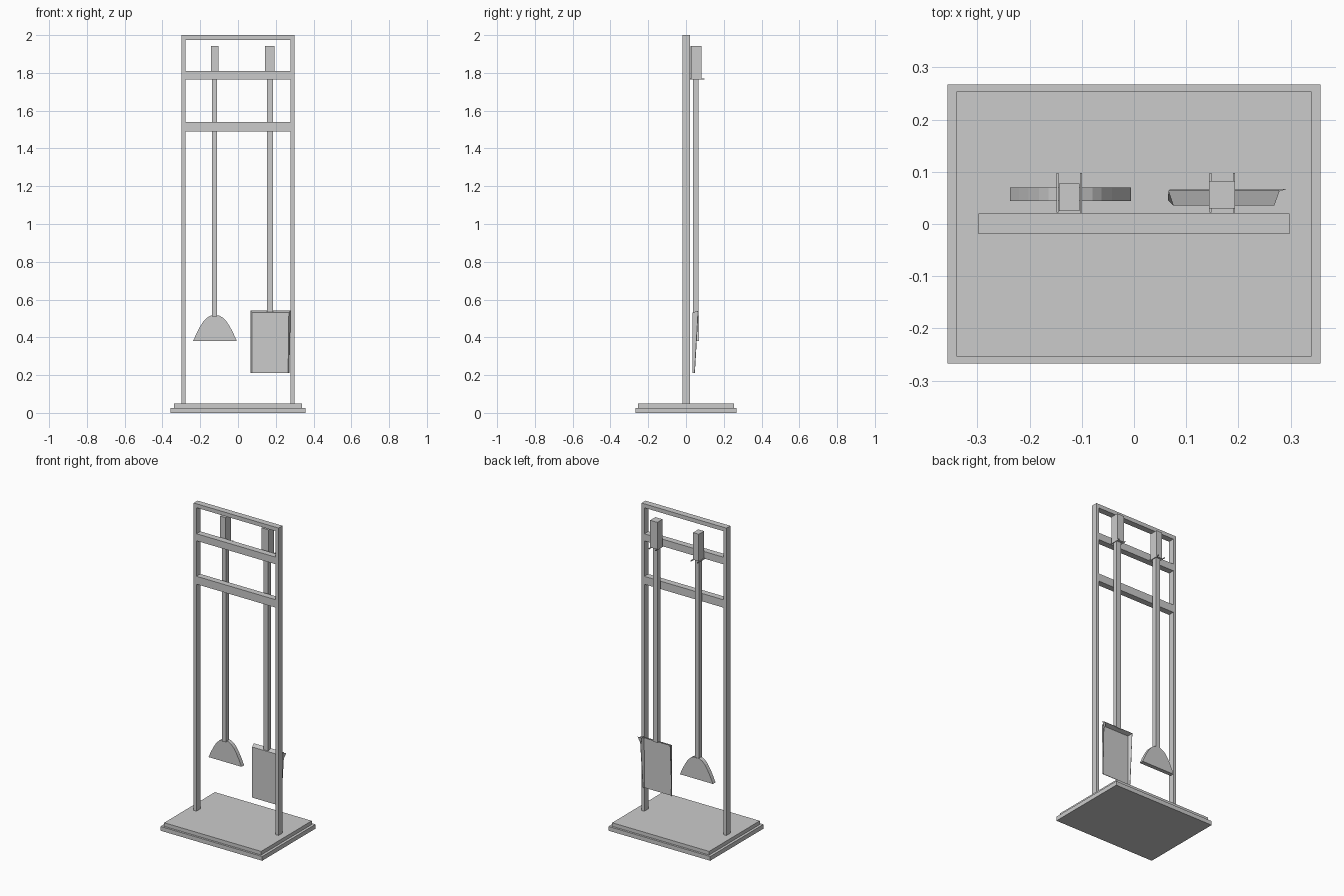
import bpy, bmesh

if "Cube" in bpy.data.objects:
    bpy.data.objects.remove(bpy.data.objects["Cube"])


def make(name, verts, faces):
    me = bpy.data.meshes.new(name)
    me.from_pydata(verts, [], faces)
    bm = bmesh.new()
    bm.from_mesh(me)
    bmesh.ops.recalc_face_normals(bm, faces=bm.faces)
    bm.to_mesh(me)
    bm.free()
    ob = bpy.data.objects.new(name, me)
    bpy.context.collection.objects.link(ob)
    return ob


def box(name, x0, x1, y0, y1, z0, z1):
    v = [(x, y, z) for x in (x0, x1) for y in (y0, y1) for z in (z0, z1)]
    f = [(0, 1, 3, 2), (4, 6, 7, 5), (0, 4, 5, 1),
         (2, 3, 7, 6), (0, 2, 6, 4), (1, 5, 7, 3)]
    return make(name, v, f)


def extrude_xz(name, pts, y0, y1):
    n = len(pts)
    v = [(x, y0, z) for x, z in pts] + [(x, y1, z) for x, z in pts]
    f = [tuple(range(n)), tuple(range(n, 2 * n))]
    f += [(i, (i + 1) % n, (i + 1) % n + n, i + n) for i in range(n)]
    return make(name, v, f)


# stepped base
box("base_lower", -.357, .357, -.267, .267, 0, .027)
box("base_upper", -.34, .34, -.254, .254, .027, .05)

# frame
for side, x in (("left", -.288), ("right", .288)):
    box("post_" + side, x - .01, x + .01, -.019, .02, .05, 1.975)
box("top_bar", -.298, .298, -.019, .02, 1.975, 2.0)
for name, z0, z1 in (("upper_rail", 1.765, 1.81), ("lower_rail", 1.49, 1.54)):
    box(name, -.278, .278, -.019, .02, z0, z1)


# tool handles: grip, shaft and the pair of thin hanging prongs
def handle(tool, x, grip, shaft, y0, y1, z_end):
    box(tool + "_grip", x - grip, x + grip, y0, y1, 1.77, 1.942)
    box(tool + "_shaft", x - shaft, x + shaft, .036, .067, z_end, 1.77)
    for side, s in (("left", -1), ("right", 1)):
        cx = x + s * .0225
        box(f"{tool}_prong_{side}", cx - .002, cx + .002, .022, .098, 1.765, 1.771)


handle("brush", -.124, .02, .014, .025, .078, .51)
handle("shovel", .169, .025, .0165, .03, .082, .535)

# brush head: rounded fan profile
half = [(.116, .38), (.098, .42), (.08, .455), (.06, .486), (.042, .504), (.022, .515)]
cx = -.122
extrude_xz("brush_head", [(cx + x, z) for x, z in half] +
           [(cx - x, z) for x, z in reversed(half)], .044, .07)

# shovel pan: thin plate with flared side lips and a top lip, open at the bottom
verts = [(.076, .037, .21), (.264, .037, .21), (.268, .037, .53), (.076, .037, .53),
         (.067, .046, .21), (.27, .046, .21), (.278, .065, .54), (.067, .065, .54)]
pan = make("shovel_pan", verts, [(0, 1, 2, 3), (1, 5, 6, 2), (2, 6, 7, 3), (3, 7, 4, 0)])
mod = pan.modifiers.new("thickness", "SOLIDIFY")
mod.thickness = .004
mod.offset = 0

# pointed corner on the pan's upper right lip
make("shovel_corner", [(.266, .058, .535), (.266, .066, .535), (.293, .067, .537),
                       (.272, .062, .49)],
     [(0, 1, 2), (0, 2, 3), (1, 3, 2), (0, 3, 1)])
